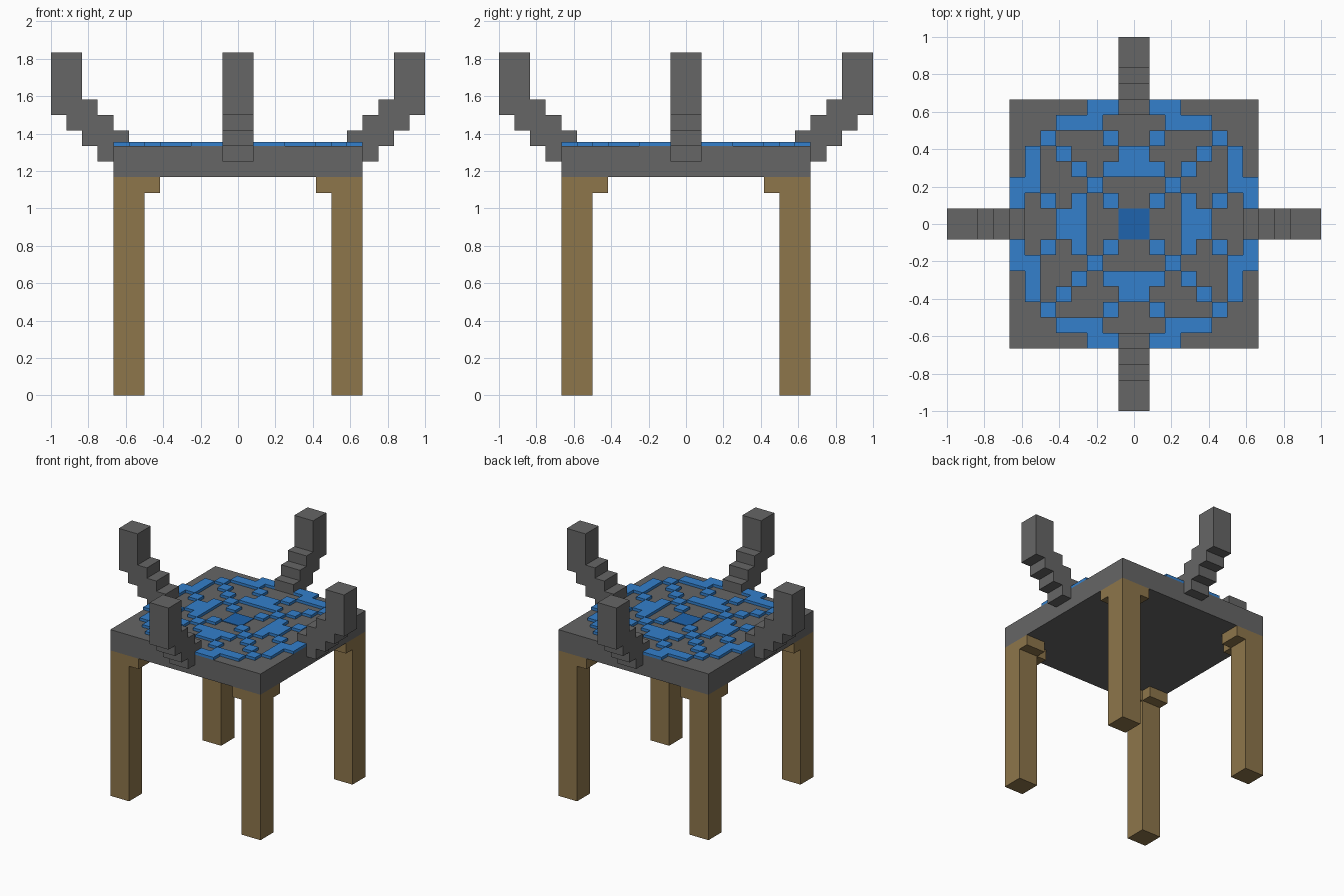
import bpy, bmesh, math
from mathutils import Vector, Matrix

U = 1 / 12  # block size that everything snaps to

if "Cube" in bpy.data.objects:
    bpy.data.objects.remove(bpy.data.objects["Cube"], do_unlink=True)


def material(name, rgb):
    m = bpy.data.materials.new(name)
    m.use_nodes = True
    m.diffuse_color = (*rgb, 1)
    m.node_tree.nodes["Principled BSDF"].inputs["Base Color"].default_value = (*rgb, 1)
    return m


STONE = material("grey stone", (0.133, 0.133, 0.133))
WOOD = material("brown wood", (0.27, 0.18, 0.07))
BLUE = material("blue", (0.033, 0.214, 0.604))
DEEP = material("deep blue", (0.013, 0.127, 0.42))


def prism(bm, points, direction):
    """Extrude a flat outline, given in blocks, along a direction."""
    face = bm.faces.new([bm.verts.new(Vector(p) * U) for p in points])
    ext = bmesh.ops.extrude_face_region(bm, geom=[face], use_keep_orig=True)
    verts = [g for g in ext["geom"] if isinstance(g, bmesh.types.BMVert)]
    bmesh.ops.translate(bm, verts=verts, vec=Vector(direction) * U)


def finish(name, bm, mat, recalc=True):
    if recalc:
        bmesh.ops.recalc_face_normals(bm, faces=bm.faces)
    mesh = bpy.data.meshes.new(name)
    bm.to_mesh(mesh)
    bm.free()
    mesh.materials.append(mat)
    obj = bpy.data.objects.new(name, mesh)
    bpy.context.collection.objects.link(obj)
    return obj


def slab(name, r, z0, z1, mat):
    """Square plate of half-width r."""
    bm = bmesh.new()
    prism(bm, [(-r, -r, z0), (r, -r, z0), (r, r, z0), (-r, r, z0)], (0, 0, z1 - z0))
    return finish(name, bm, mat)


# Table top and the dark plate in its middle
slab("table_top", 8, 14, 16, STONE)
slab("centre_plate", 1, 16, 16.06, DEEP)

# Legs: square post with a corner bracket under the top
POST = [(8, 8), (6, 8), (6, 6), (8, 6)]
BRACKET = [(8, 8), (5, 8), (5, 6), (6, 6), (6, 5), (8, 5)]
for i, name in enumerate(["back_left", "back_right", "front_right", "front_left"]):
    bm = bmesh.new()
    prism(bm, [(x, y, 0) for x, y in POST], (0, 0, 13))
    prism(bm, [(x, y, 13) for x, y in BRACKET], (0, 0, 1))
    bm.transform(Matrix.Rotation(i * math.pi / 2, 4, "Z"))
    finish(name + "_leg", bm, WOOD)

# Stepped prongs in the middle of each side
STEPS = [(7, 15), (9, 15), (9, 16), (10, 16), (10, 17), (11, 17), (11, 18), (12, 18),
         (12, 22), (10, 22), (10, 19), (9, 19), (9, 18), (8, 18), (8, 17), (7, 17)]
for i, name in enumerate(["left", "back", "right", "front"]):
    bm = bmesh.new()
    prism(bm, [(r, -1, z) for r, z in STEPS], (0, 2, 0))
    bm.transform(Matrix.Rotation(i * math.pi / 2, 4, "Z"))
    finish(name + "_prong", bm, STONE)

# Raised blue inlay: one quarter of the pattern, outer corner first
QUARTER = [".....##.",
           "...###..",
           "..#...#.",
           ".#.#...#",
           ".#..#.##",
           "##...#..",
           "#.#.#.#.",
           "...##..."]


def filled(i, j):
    if not (0 <= i < 16 and 0 <= j < 16):
        return False
    return QUARTER[min(j, 15 - j)][min(i, 15 - i)] == "#"


bm = bmesh.new()
LOW, HIGH = 16, 16.26


def quad(points):
    bm.faces.new([bm.verts.new(Vector(p) * U) for p in points])


for i in range(16):
    for j in range(16):
        if not filled(i, j):
            continue
        c = [(i - 8, j - 8), (i - 7, j - 8), (i - 7, j - 7), (i - 8, j - 7)]
        quad([(x, y, HIGH) for x, y in c])
        quad([(x, y, LOW) for x, y in reversed(c)])
        # walls only where the neighbouring cell is empty
        for k, (di, dj) in enumerate([(0, -1), (1, 0), (0, 1), (-1, 0)]):
            if not filled(i + di, j + dj):
                a, b = c[k], c[(k + 1) % 4]
                quad([(*a, LOW), (*b, LOW), (*b, HIGH), (*a, HIGH)])
bmesh.ops.remove_doubles(bm, verts=bm.verts, dist=1e-4)
finish("inlay_pattern", bm, BLUE, recalc=False)
